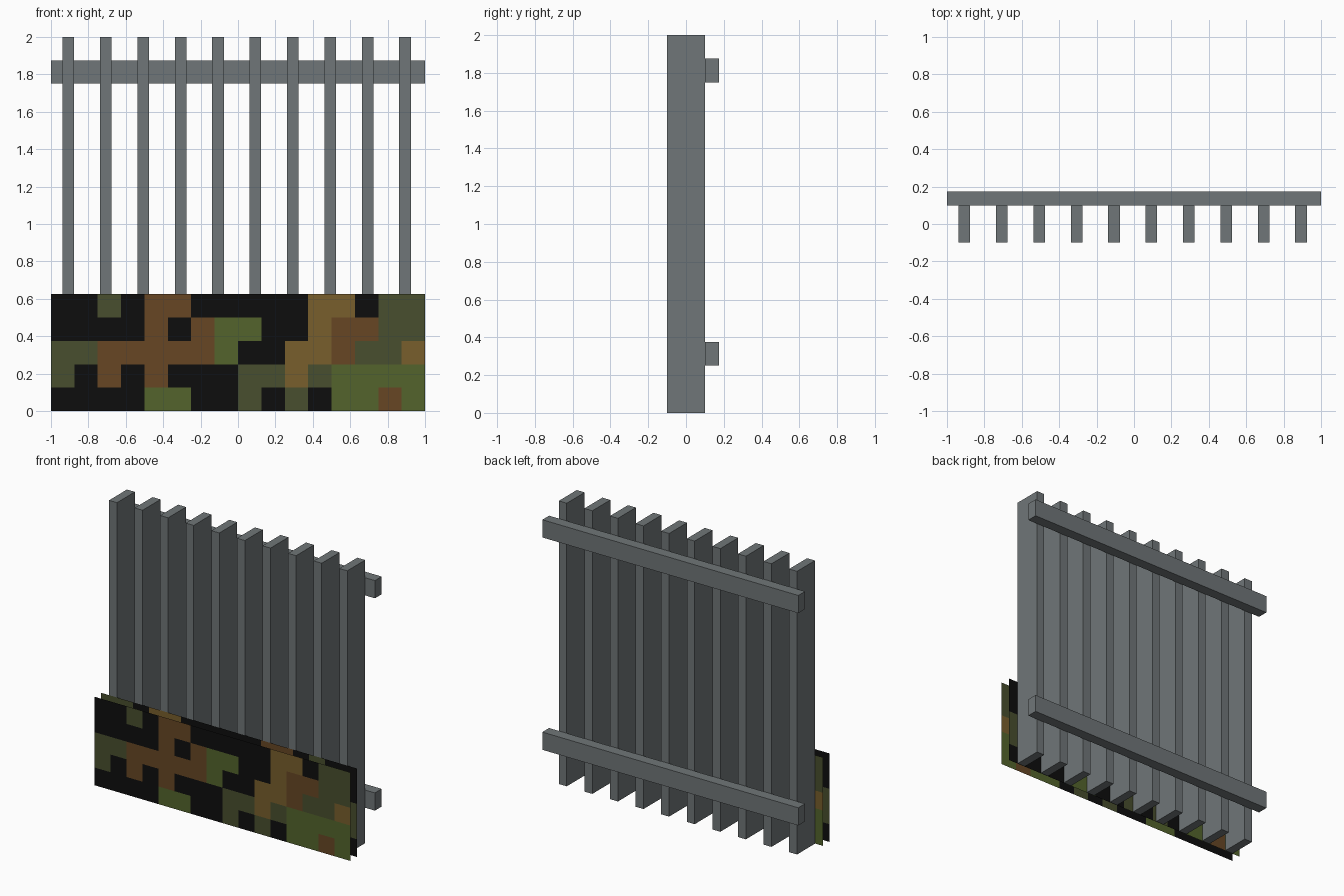
import bpy
import bmesh
from mathutils import Vector

cube = bpy.data.objects.get("Cube")
if cube:
    bpy.data.objects.remove(cube, do_unlink=True)


def srgb(r, g, b):
    lin = [c / 255 / 12.92 if c <= 10 else ((c / 255 + 0.055) / 1.055) ** 2.4 for c in (r, g, b)]
    return (*lin, 1.0)


def material(name, color):
    mat = bpy.data.materials.new(name)
    mat.diffuse_color = color
    mat.use_nodes = True
    shader = next(n for n in mat.node_tree.nodes if n.type == 'BSDF_PRINCIPLED')
    shader.inputs["Base Color"].default_value = color
    shader.inputs["Roughness"].default_value = 0.9
    return mat


steel = material("steel_grey", srgb(112, 118, 120))
camo = {
    "K": material("camo_black", srgb(13, 13, 13)),
    "D": material("camo_dark_green", srgb(72, 78, 46)),
    "B": material("camo_brown", srgb(103, 70, 36)),
    "G": material("camo_gold", srgb(120, 94, 44)),
    "L": material("camo_light_green", srgb(84, 100, 44)),
}


def finish(name, bm, mats):
    mesh = bpy.data.meshes.new(name)
    bm.to_mesh(mesh)
    bm.free()
    for mat in mats:
        mesh.materials.append(mat)
    obj = bpy.data.objects.new(name, mesh)
    bpy.context.collection.objects.link(obj)
    return obj


def box(name, low, high):
    low, high = Vector(low), Vector(high)
    bm = bmesh.new()
    bmesh.ops.create_cube(bm, size=1)
    bmesh.ops.scale(bm, vec=high - low, verts=bm.verts)
    bmesh.ops.translate(bm, vec=(low + high) / 2, verts=bm.verts)
    return finish(name, bm, [steel])


# Upright slats
for i in range(10):
    x = -0.907 + 0.2 * i
    box(f"slat_{i + 1}", (x - 0.031, -0.1, 0), (x + 0.031, 0.1, 2))

# Rails across the back
for name, z in (("lower_rail", 0.25), ("upper_rail", 1.75)):
    box(name, (-1, 0.1, z), (1, 0.175, z + 0.125))

# Camouflage cloth, one letter per square, top row first
PATTERN = (
    "KKDKBBKKKKKGGKDD",
    "KKKKBKBLLKKGBBDD",
    "DDBBBBBLKKGGBDDG",
    "DKBKBKKKDDGDLLLL",
    "KKKKLLKKDKDKLLBL",
)
CELL = 0.125


def cloth(name, y, mirrored):
    bm = bmesh.new()
    letters = list(camo)
    rows, cols = len(PATTERN), len(PATTERN[0])
    verts = [[bm.verts.new((-1 + c * CELL, y, (rows - r) * CELL))
              for c in range(cols + 1)] for r in range(rows + 1)]
    for r, row in enumerate(PATTERN):
        for c, letter in enumerate(reversed(row) if mirrored else row):
            corners = [verts[r + 1][c], verts[r + 1][c + 1], verts[r][c + 1], verts[r][c]]
            face = bm.faces.new(corners[::-1] if mirrored else corners)
            face.material_index = letters.index(letter)
    return finish(name, bm, camo.values())


cloth("front_cloth", -0.175, False)
cloth("back_cloth", -0.102, True)
